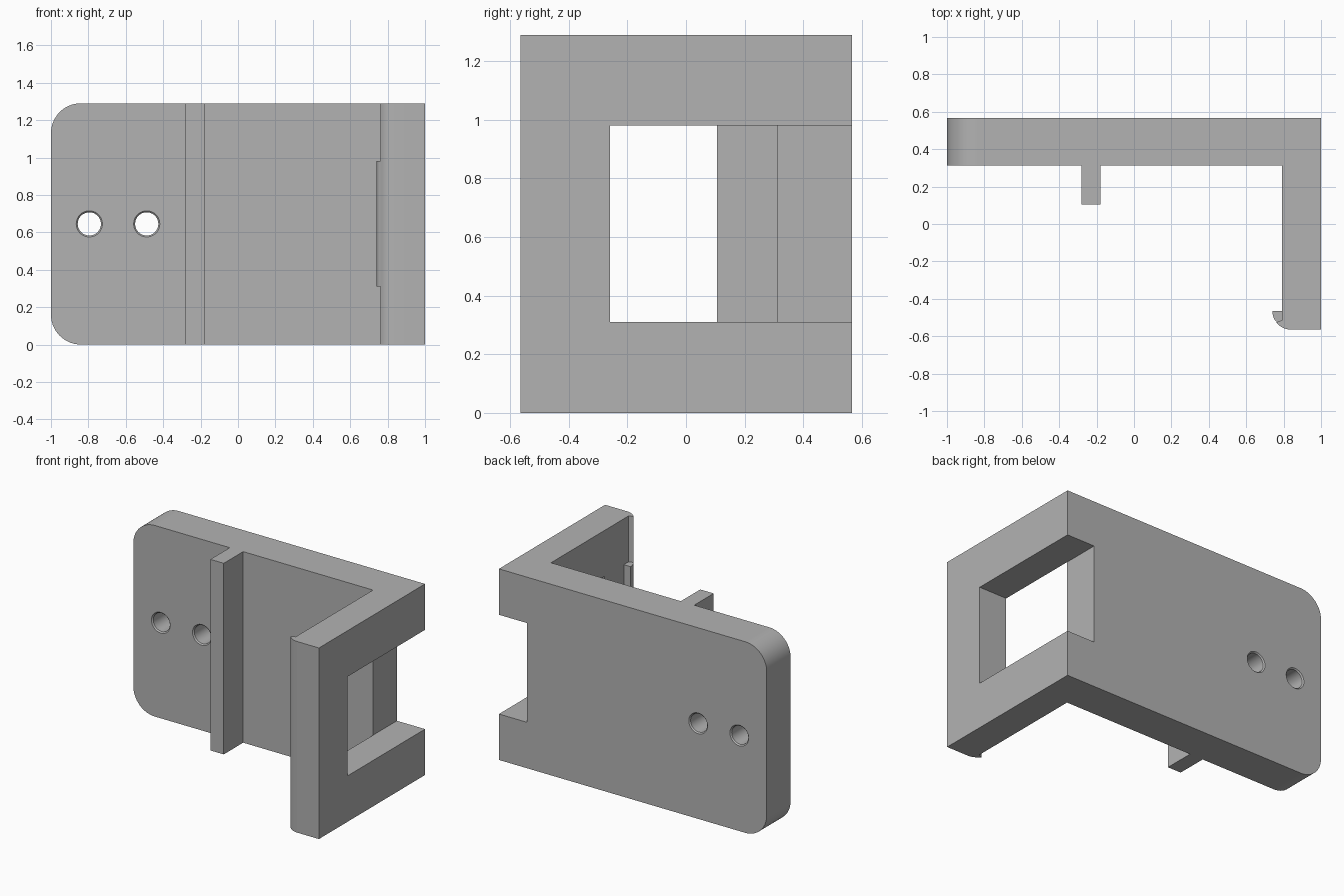
import bpy, bmesh
from math import cos, sin, radians, pi

if "Cube" in bpy.data.objects:
    bpy.data.objects.remove(bpy.data.objects["Cube"], do_unlink=True)

HEIGHT = 1.29
BACK, PLATE_FRONT, ARM_FRONT = 0.567, 0.312, -0.565
ARM_IN, ARM_OUT = 0.79, 1.0
WIN_LOW, WIN_HIGH = 0.31, 0.98

grey = bpy.data.materials.new("grey plastic")
grey.use_nodes = True
colour = (0.45, 0.45, 0.45, 1)
grey.diffuse_color = colour
grey.node_tree.nodes["Principled BSDF"].inputs["Base Color"].default_value = colour


def finish(name, bm):
    bmesh.ops.recalc_face_normals(bm, faces=bm.faces)
    mesh = bpy.data.meshes.new(name)
    bm.to_mesh(mesh)
    bm.free()
    mesh.materials.append(grey)
    obj = bpy.data.objects.new(name, mesh)
    bpy.context.collection.objects.link(obj)
    return obj


def extruded(outline, low, high):
    bm = bmesh.new()
    base = bm.faces.new([bm.verts.new((x, y, low)) for x, y in outline])
    top = bmesh.ops.extrude_face_region(bm, geom=[base])["geom"]
    for v in top:
        if isinstance(v, bmesh.types.BMVert):
            v.co.z = high
    return bm


def lip_arc(start, end, steps):
    # quarter round shared by the arm tip and the catch
    angles = [radians(start + (end - start) * i / steps) for i in range(steps + 1)]
    return [(0.84 + 0.1 * cos(a), -0.465 + 0.1 * sin(a)) for a in angles]


def hole_cutter(x, z):
    # bore with a small chamfer at both faces
    bm = bmesh.new()
    sides = 40
    rings = []
    for y, r in ((PLATE_FRONT - 0.01, 0.08), (PLATE_FRONT + 0.008, 0.062),
                 (BACK - 0.008, 0.062), (BACK + 0.01, 0.08)):
        rings.append([bm.verts.new((x + r * cos(2 * pi * i / sides), y,
                                    z + r * sin(2 * pi * i / sides)))
                      for i in range(sides)])
    bm.faces.new(rings[0])
    bm.faces.new(rings[-1])
    for a, b in zip(rings, rings[1:]):
        for i in range(sides):
            j = (i + 1) % sides
            bm.faces.new((a[i], a[j], b[j], b[i]))
    return finish("hole_cutter", bm)


def activate(obj):
    bpy.ops.object.select_all(action="DESELECT")
    obj.select_set(True)
    bpy.context.view_layer.objects.active = obj


def cut(obj, cutter):
    cutter.hide_render = True
    activate(obj)
    mod = obj.modifiers.new("cut", "BOOLEAN")
    mod.operation = "DIFFERENCE"
    mod.solver = "EXACT"
    mod.object = cutter
    bpy.ops.object.modifier_apply(modifier=mod.name)
    bpy.data.objects.remove(cutter, do_unlink=True)


def smooth(obj):
    activate(obj)
    bpy.ops.object.shade_smooth_by_angle(angle=radians(30))
    mod = obj.modifiers.new("even normals", "WEIGHTED_NORMAL")
    mod.keep_sharp = True


# bracket: back plate, rib and side arm in one outline
outline = [(-1, BACK), (-1, PLATE_FRONT),
           (-0.28, PLATE_FRONT), (-0.28, 0.105), (-0.18, 0.105), (-0.18, PLATE_FRONT),
           (ARM_IN, PLATE_FRONT)]
outline += [(ARM_IN, lip_arc(210, 270, 8)[0][1])] + lip_arc(210, 270, 8)[1:]
outline += [(ARM_OUT, ARM_FRONT), (ARM_OUT, BACK)]
bm = extruded(outline, 0, HEIGHT)

# rounded corners at the free end of the plate
corners = [e for e in bm.edges
           if all(v.co.x < -0.99 for v in e.verts)
           and abs(e.verts[0].co.z - e.verts[1].co.z) < 0.01]
bmesh.ops.bevel(bm, geom=corners, offset=0.16, segments=14, profile=0.5,
                affect="EDGES")
bracket = finish("bracket", bm)

# window through the arm, open at the back
window = extruded([(ARM_IN, -0.26), (1.1, -0.26), (1.1, 0.7), (ARM_IN, 0.7)],
                  WIN_LOW, WIN_HIGH)
cut(bracket, finish("window_cutter", window))

# screw holes
for x in (-0.795, -0.488):
    cut(bracket, hole_cutter(x, HEIGHT / 2))
smooth(bracket)

# catch on the inside of the arm tip
catch = lip_arc(180, 210, 6) + [(ARM_IN + 0.01, -0.55), (ARM_IN + 0.01, -0.465)]
smooth(finish("catch", extruded(catch, WIN_LOW, WIN_HIGH)))
